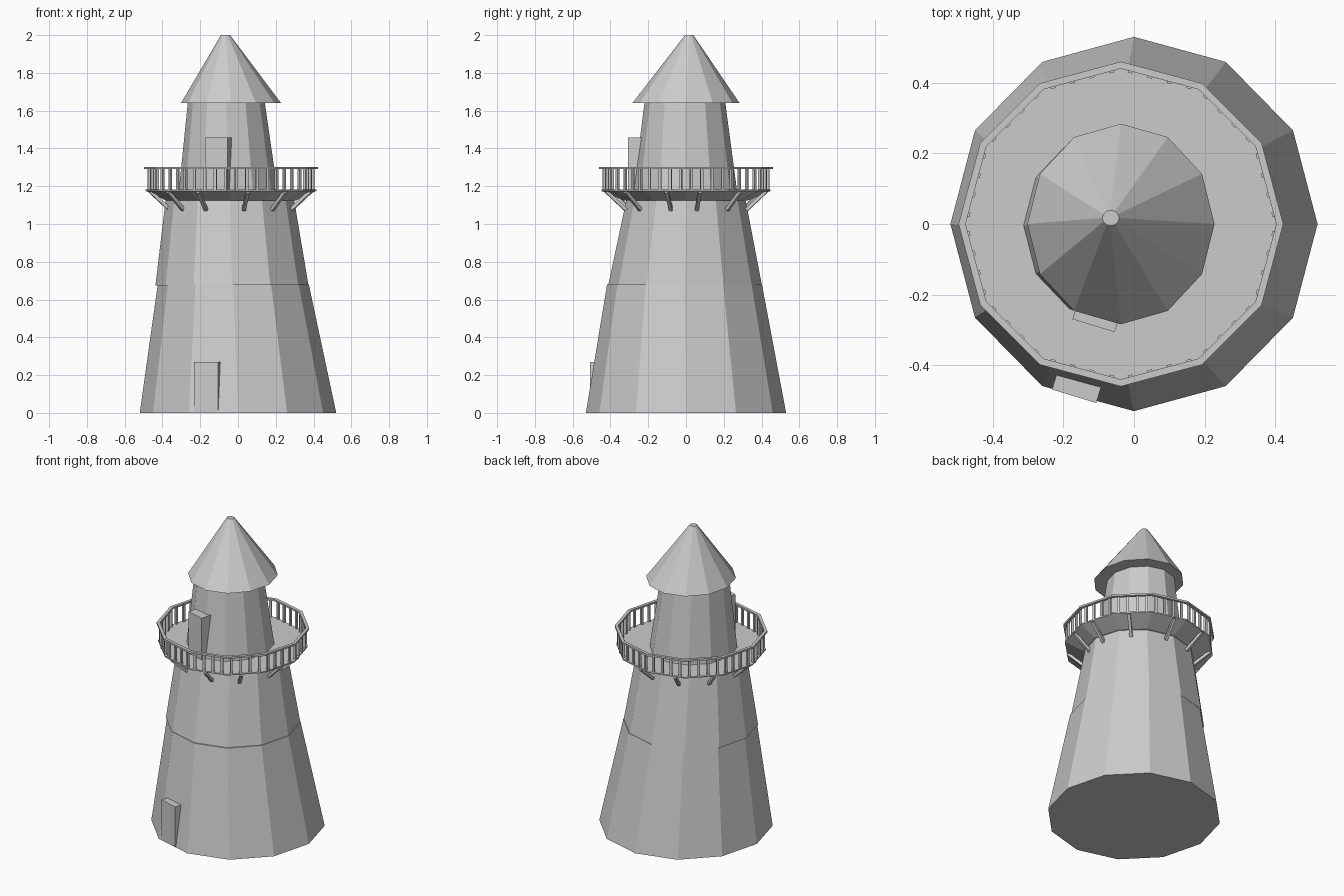
import bpy, bmesh, math
from mathutils import Vector, Matrix

if "Cube" in bpy.data.objects:
    bpy.data.objects.remove(bpy.data.objects["Cube"])

SIDES = 12
grey = bpy.data.materials.new("plain grey")
grey.use_nodes = True
grey.diffuse_color = (0.6, 0.6, 0.6, 1)
grey.node_tree.nodes["Principled BSDF"].inputs["Base Color"].default_value = (0.6, 0.6, 0.6, 1)


def finish(name, bm):
    bmesh.ops.recalc_face_normals(bm, faces=bm.faces)
    mesh = bpy.data.meshes.new(name)
    bm.to_mesh(mesh)
    bm.free()
    mesh.materials.append(grey)
    obj = bpy.data.objects.new(name, mesh)
    bpy.context.collection.objects.link(obj)
    return obj


def stack(name, rings, hollow=False):
    """Twelve-sided shell through rings (cx, cy, rx, ry, z); hollow joins last to first."""
    bm = bmesh.new()
    loops = []
    for cx, cy, rx, ry, z in rings:
        angles = [math.tau * i / SIDES for i in range(SIDES)]
        loops.append([bm.verts.new((cx + rx * math.cos(a), cy + ry * math.sin(a), z)) for a in angles])
    pairs = list(zip(loops, loops[1:]))
    if hollow:
        pairs.append((loops[-1], loops[0]))
    else:
        bm.faces.new(loops[0])
        bm.faces.new(loops[-1])
    for low, high in pairs:
        for i in range(SIDES):
            j = (i + 1) % SIDES
            bm.faces.new((low[i], low[j], high[j], high[i]))
    return finish(name, bm)


def add_box(bm, size, matrix):
    bmesh.ops.create_cube(bm, size=1, matrix=matrix @ Matrix.Diagonal((*size, 1)))


def slab(name, centre, size, turn):
    bm = bmesh.new()
    add_box(bm, size, Matrix.Translation(centre) @ Matrix.Rotation(math.radians(turn), 4, "Z"))
    return finish(name, bm)


# Tapering tower, leaning slightly towards its right
stack("lower_tower", [(0, 0, 0.52, 0.53, 0), (-0.025, -0.008, 0.4, 0.41, 0.68)])
stack("upper_tower", [(-0.032, -0.005, 0.405, 0.407, 0.675), (-0.043, 0, 0.34, 0.315, 1.13)])
stack("lantern_room", [(-0.052, -0.004, 0.262, 0.275, 1.17), (-0.062, -0.006, 0.203, 0.213, 1.65)])
stack("roof", [(-0.037, 0, 0.265, 0.284, 1.64), (-0.066, 0.017, 0.024, 0.022, 2.0)])

# Gallery deck with a flared underside, and its handrail
DX = -0.037
stack("gallery_deck", [(DX, 0, 0.345, 0.33, 1.125), (DX, 0, 0.452, 0.448, 1.175), (DX, 0, 0.452, 0.448, 1.183)])
stack("handrail", [(DX, 0, r, r, z) for r, z in ((0.44, 1.29), (0.46, 1.29), (0.46, 1.302), (0.44, 1.302))],
      hollow=True)

# Railing posts, evenly spaced along each side
bm = bmesh.new()
PER_SIDE = 4
for i in range(SIDES):
    a, b = (Vector((math.cos(t), math.sin(t), 0)) * 0.442
            for t in (math.tau * i / SIDES, math.tau * (i + 1) / SIDES))
    turn = math.atan2(b.y - a.y, b.x - a.x)
    for k in range(PER_SIDE):
        p = a.lerp(b, (k + 0.5) / PER_SIDE) + Vector((DX, 0, 1.235))
        add_box(bm, (0.014, 0.014, 0.12), Matrix.Translation(p) @ Matrix.Rotation(turn, 4, "Z"))
finish("railing_posts", bm)

# Slanted struts beneath the deck
bm = bmesh.new()
for degrees in (10, 42, 80, 112, 144, 175, -172, -141, -114, -78, -48, -14):
    a = math.radians(degrees)
    out = Vector((math.cos(a), math.sin(a), 0))
    top = out * 0.43 + Vector((DX, 0, 1.172))
    foot = out * 0.325 + Vector((DX, 0, 1.075))
    axis = top - foot
    place = Matrix.Translation((top + foot) / 2) @ axis.to_track_quat("Z", "Y").to_matrix().to_4x4()
    add_box(bm, (0.018, 0.018, axis.length), place)
finish("deck_struts", bm)

# Doors, set into the front side that turns a little to the right
slab("entrance_door", (-0.155, -0.44, 0.138), (0.131, 0.1, 0.265), -17)
slab("gallery_door", (-0.1, -0.24, 1.32), (0.125, 0.1, 0.276), -17)
